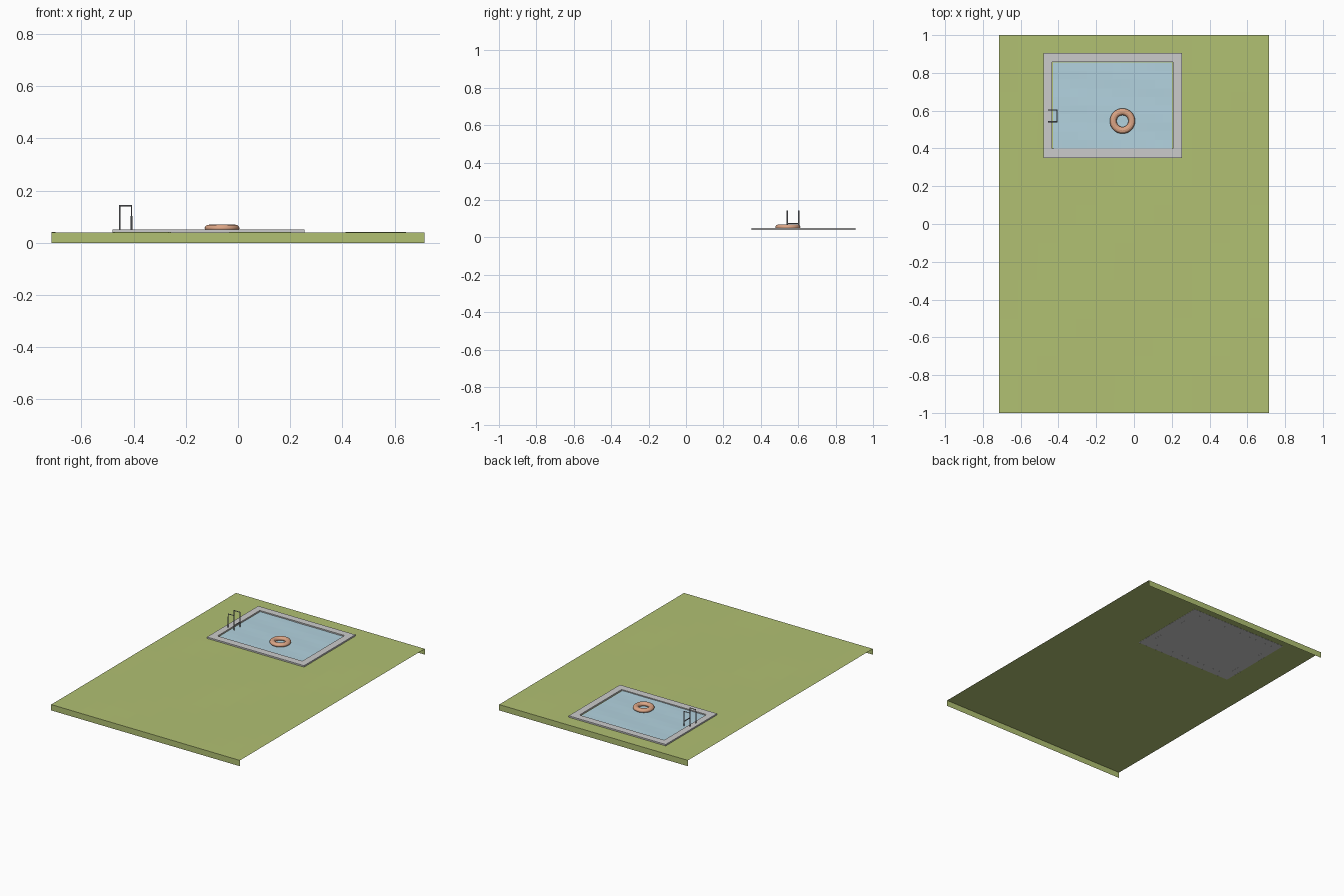
import bpy, bmesh, math
from mathutils import Vector

if "Cube" in bpy.data.objects:
    bpy.data.objects.remove(bpy.data.objects["Cube"])


def material(name, rgb):
    m = bpy.data.materials.new(name)
    m.diffuse_color = (*rgb, 1)
    m.use_nodes = True
    m.node_tree.nodes["Principled BSDF"].inputs["Base Color"].default_value = m.diffuse_color
    return m


def finish(name, bm, mat=None):
    me = bpy.data.meshes.new(name)
    bm.to_mesh(me)
    bm.free()
    ob = bpy.data.objects.new(name, me)
    bpy.context.collection.objects.link(ob)
    if mat:
        me.materials.append(mat)
    return ob


def sheet(name, x0, x1, y0, y1, nx, ny, height, mat=None):
    """Grid surface whose z comes from height(x, y)."""
    bm = bmesh.new()
    rows = []
    for j in range(ny + 1):
        y = y0 + (y1 - y0) * j / ny
        xs = [x0 + (x1 - x0) * i / nx for i in range(nx + 1)]
        rows.append([bm.verts.new((x, y, height(x, y))) for x in xs])
    for a, b in zip(rows, rows[1:]):
        for i in range(nx):
            bm.faces.new((a[i], a[i + 1], b[i + 1], b[i]))
    return finish(name, bm, mat), rows


GREEN = material("grass", (0.44, 0.53, 0.17))
BLUE = material("water", (0.45, 0.65, 0.74))
ORANGE = material("float", (0.72, 0.38, 0.24))
STEEL = material("steel", (0.25, 0.26, 0.28))

# lawn: thin, faintly uneven sheet with a skirt folded down front and back
W = 0.715
def lawn_z(x, y):
    return 0.04 + 0.0006 * math.sin(7 * x + 1) * math.cos(5 * y)

lawn, _ = sheet("lawn", -W, W, -1, 1, 14, 20, lawn_z, GREEN)
bm = bmesh.new()
bm.from_mesh(lawn.data)
for s in (-1, 1):
    rim = [e for e in bm.edges if all(abs(v.co.y - s) < 1e-5 for v in e.verts)]
    new = bmesh.ops.extrude_edge_only(bm, edges=rim)["geom"]
    for v in new:
        if isinstance(v, bmesh.types.BMVert):
            v.co.z = 0
bm.to_mesh(lawn.data)
bm.free()

# pool floor just under the lawn
sheet("pool_floor", -0.48, 0.255, 0.35, 0.905, 1, 1, lambda x, y: 0.0392)

# water with gentle ripples
sheet("water", -0.43, 0.20, 0.40, 0.855, 14, 10,
      lambda x, y: 0.043 + 0.0012 * math.sin(16 * x + 22 * y) * math.cos(9 * x - 13 * y), BLUE)

# stone coping around the pool: swept rectangular section
bm = bmesh.new()
outer = [(-0.48, 0.35), (0.255, 0.35), (0.255, 0.905), (-0.48, 0.905)]
inner = [(-0.435, 0.40), (0.207, 0.40), (0.207, 0.857), (-0.435, 0.857)]
loops = [[bm.verts.new((x, y, z)) for x, y in pts]
         for pts, z in ((outer, 0.039), (outer, 0.05), (inner, 0.05), (inner, 0.039))]
for k in range(3):
    a, b = loops[k], loops[k + 1]
    for i in range(4):
        j = (i + 1) % 4
        bm.faces.new((a[i], a[j], b[j], b[i]))
finish("pool_coping", bm)

# swim ring
bpy.ops.mesh.primitive_torus_add(location=(-0.061, 0.545, 0.056), major_radius=0.049,
                                 minor_radius=0.018, major_segments=32, minor_segments=12)
ring = bpy.context.object
ring.name = "swim_ring"
ring.scale.z = 0.75
ring.data.materials.append(ORANGE)
bpy.ops.object.shade_smooth_by_angle()


# ladder: two hoops joined by a rung
def tube(name, pts):
    cu = bpy.data.curves.new(name, "CURVE")
    cu.dimensions = "3D"
    cu.bevel_depth = 0.0035
    cu.bevel_resolution = 1
    cu.use_fill_caps = True
    sp = cu.splines.new("POLY")
    sp.points.add(len(pts) - 1)
    for p, c in zip(sp.points, pts):
        p.co = (*c, 1)
    ob = bpy.data.objects.new(name, cu)
    bpy.context.collection.objects.link(ob)
    cu.materials.append(STEEL)


for n, y in (("front", 0.541), ("back", 0.603)):
    tube("ladder_rail_" + n, [(-0.453, y, 0.048), (-0.453, y, 0.142),
                              (-0.408, y, 0.142), (-0.408, y, 0.04)])
tube("ladder_rung", [(-0.408, 0.541, 0.074), (-0.408, 0.603, 0.074)])
